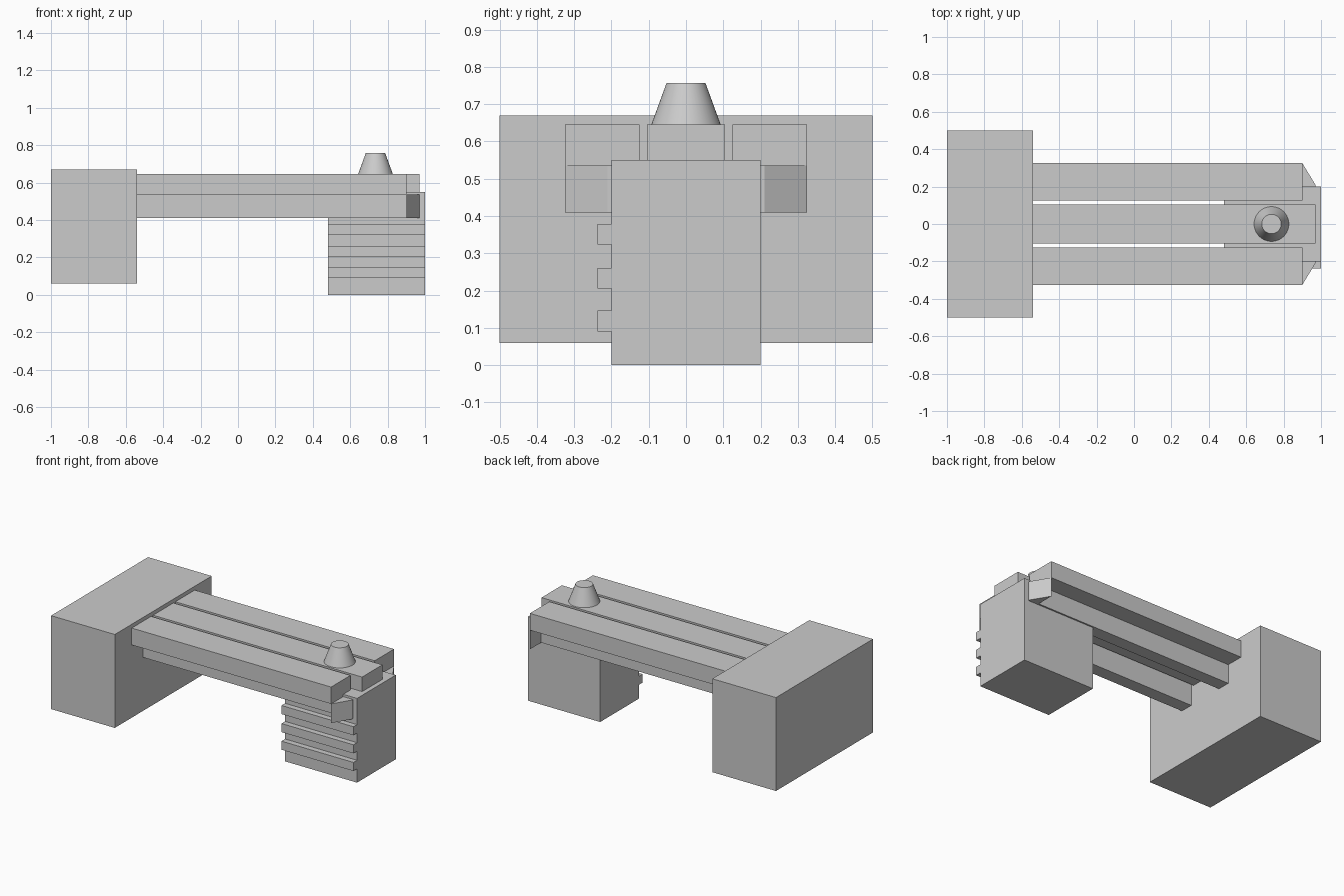
import bpy
import bmesh

cube = bpy.data.objects.get("Cube")
if cube:
    bpy.data.objects.remove(cube, do_unlink=True)

# One plain grey for every part
grey = bpy.data.materials.new("light_grey")
grey.use_nodes = True
colour = (0.6, 0.6, 0.6, 1)
grey.diffuse_color = colour
grey.node_tree.nodes["Principled BSDF"].inputs["Base Color"].default_value = colour


def prism(name, outline, z0, z1):
    """Extrude a flat x-y outline from z0 up to z1."""
    bm = bmesh.new()
    base = bm.faces.new([bm.verts.new((x, y, z0)) for x, y in outline])
    top = bmesh.ops.extrude_face_region(bm, geom=[base])["geom"]
    verts = [v for v in top if isinstance(v, bmesh.types.BMVert)]
    bmesh.ops.translate(bm, verts=verts, vec=(0, 0, z1 - z0))
    bmesh.ops.recalc_face_normals(bm, faces=bm.faces)
    mesh = bpy.data.meshes.new(name)
    bm.to_mesh(mesh)
    bm.free()
    mesh.materials.append(grey)
    obj = bpy.data.objects.new(name, mesh)
    bpy.context.collection.objects.link(obj)
    return obj


def box(name, x0, x1, y0, y1, z0, z1):
    return prism(name, [(x0, y0), (x1, y0), (x1, y1), (x0, y1)], z0, z1)


BAR_START, BAR_END, TIP = -0.54, 0.90, 0.97
LOW, MID, HIGH = 0.41, 0.535, 0.645

# Large end block and grip block
box("end_block", -1, BAR_START, -0.5, 0.5, 0.06, 0.67)
box("grip_block", 0.48, 1, -0.2, 0.2, 0, 0.55)

# Finger ridges on the front of the grip
for i, z in enumerate((0.09, 0.205, 0.323)):
    box(f"grip_ridge_{i + 1}", 0.48, 1, -0.237, -0.2, z, z + 0.056)

# Centre rail
box("centre_rail", BAR_START, TIP, -0.105, 0.105, MID, HIGH)

# Side rails: wide upper bar, narrow lower bar and tapered end wedge
for side, s in (("front", -1), ("back", 1)):
    box(f"{side}_upper_rail", BAR_START, BAR_END, s * 0.125, s * 0.325, MID, HIGH)
    box(f"{side}_lower_rail", BAR_START, TIP, s * 0.125, s * 0.21, LOW, MID)
    prism(f"{side}_end_wedge",
          [(BAR_END, s * 0.21), (BAR_END, s * 0.325), (TIP, s * 0.21)], LOW, MID)

# Tapered knob on the centre rail
bpy.ops.mesh.primitive_cone_add(vertices=48, radius1=0.093, radius2=0.052,
                                depth=0.112, location=(0.735, 0, HIGH + 0.056))
knob = bpy.context.object
knob.name = "tapered_knob"
knob.data.materials.append(grey)
bpy.ops.object.shade_smooth_by_angle()
